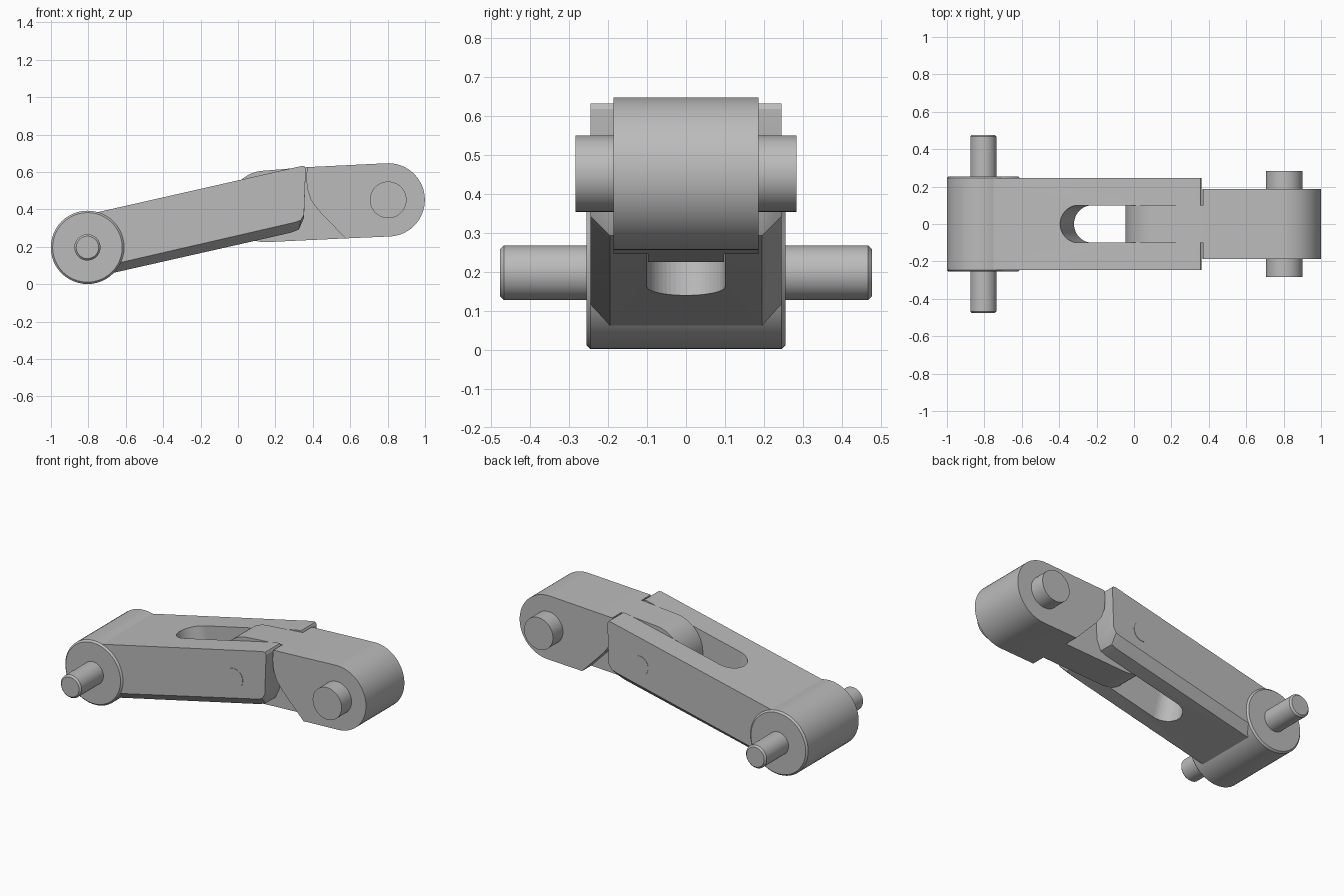
import bpy, bmesh
from math import sin, cos, pi, radians
from mathutils import Matrix

if "Cube" in bpy.data.objects:
    bpy.data.objects.remove(bpy.data.objects["Cube"])

GREY = (0.5, 0.5, 0.5, 1)
metal = bpy.data.materials.new("plain grey metal")
metal.use_nodes = True
metal.diffuse_color = GREY
metal.node_tree.nodes["Principled BSDF"].inputs["Base Color"].default_value = GREY


def arc(cx, cz, r, start=0, end=360, n=48):
    """Points on an arc, in degrees; a full circle leaves out the last point."""
    count = n if end - start == 360 else n + 1
    angles = [radians(start + (end - start) * i / n) for i in range(count)]
    return [(cx + r * cos(a), cz + r * sin(a)) for a in angles]


def loft(name, rings, smooth=True):
    """Closed solid through (profile, y) rings of equal point count."""
    bm = bmesh.new()
    loops = [[bm.verts.new((x, y, z)) for x, z in prof] for prof, y in rings]
    for a, b in zip(loops, loops[1:]):
        for i in range(len(a)):
            j = (i + 1) % len(a)
            bm.faces.new((a[i], a[j], b[j], b[i]))
    bm.faces.new(loops[0])
    bm.faces.new(loops[-1])
    bmesh.ops.recalc_face_normals(bm, faces=bm.faces)
    mesh = bpy.data.meshes.new(name)
    bm.to_mesh(mesh)
    bm.free()
    mesh.materials.append(metal)
    ob = bpy.data.objects.new(name, mesh)
    bpy.context.collection.objects.link(ob)
    if smooth:
        bpy.ops.object.select_all(action="DESELECT")
        ob.select_set(True)
        bpy.context.view_layer.objects.active = ob
        bpy.ops.object.shade_smooth_by_angle(angle=radians(25))
    return ob


def prism(name, profile, half):
    return loft(name, [(profile, -half), (profile, half)])


def pin(name, cx, cz, r, half, bevel=0.01):
    """Round pin along y with chamfered ends."""
    small, full = arc(cx, cz, r - bevel), arc(cx, cz, r)
    return loft(name, [(small, -half), (full, bevel - half),
                       (full, half - bevel), (small, half)])


# Forked arm: sloping bar with chamfered lower edges
top = [(0.362, 0.617), (0.355, 0.631), (0.335, 0.631), (-0.8, 0.374)]
outer = [(-0.75, 0.088), (0.30, 0.330), (0.335, 0.342), (0.353, 0.372)] + top
inner = [(-0.75, 0.042), (0.285, 0.276), (0.325, 0.292), (0.353, 0.355)] + top
arm = loft("forked_arm", [(outer, -0.245), (inner, -0.195),
                          (inner, 0.195), (outer, 0.245)])

# Round-ended slot through the arm, square to its slope
slot_shape = arc(0, 0, 0.1, 90, 270, 24) + [(1, -0.1), (1, 0.1)]
cutter = loft("slot_cutter", [(slot_shape, -0.6), (slot_shape, 0.6)], False)
cutter.data.transform(Matrix.Translation((-0.298, 0, 0.49))
                      @ Matrix.Rotation(radians(-12.8), 4, "Y")
                      @ Matrix.Rotation(pi / 2, 4, "X"))
cutter.hide_render = True
cutter.hide_set(True)
cut = arm.modifiers.new("slot", "BOOLEAN")
cut.operation = "DIFFERENCE"
cut.solver = "EXACT"
cut.object = cutter

# Rounded hub and long pin at the low end
pin("arm_hub", -0.805, 0.197, 0.196, 0.255)
pin("long_pin", -0.805, 0.197, 0.07, 0.477)

# Short link: wide rounded end and narrow tongue meeting on a curved shoulder
shoulder = [(0.37, 0.626), (0.365, 0.57), (0.37, 0.51), (0.39, 0.45),
            (0.43, 0.395), (0.575, 0.245)]
prism("link_head", arc(0.803, 0.451, 0.196, -87, 93, 36) + shoulder, 0.186)
prism("link_tongue", arc(0.145, 0.416, 0.191, 93, 273, 36) + shoulder[::-1], 0.098)

# Hinge pin, nearly flush with the arm, and stub pin at the high end
prism("hinge_pin", arc(0.145, 0.416, 0.06), 0.247)
prism("stub_pin", arc(0.803, 0.451, 0.098), 0.283)
